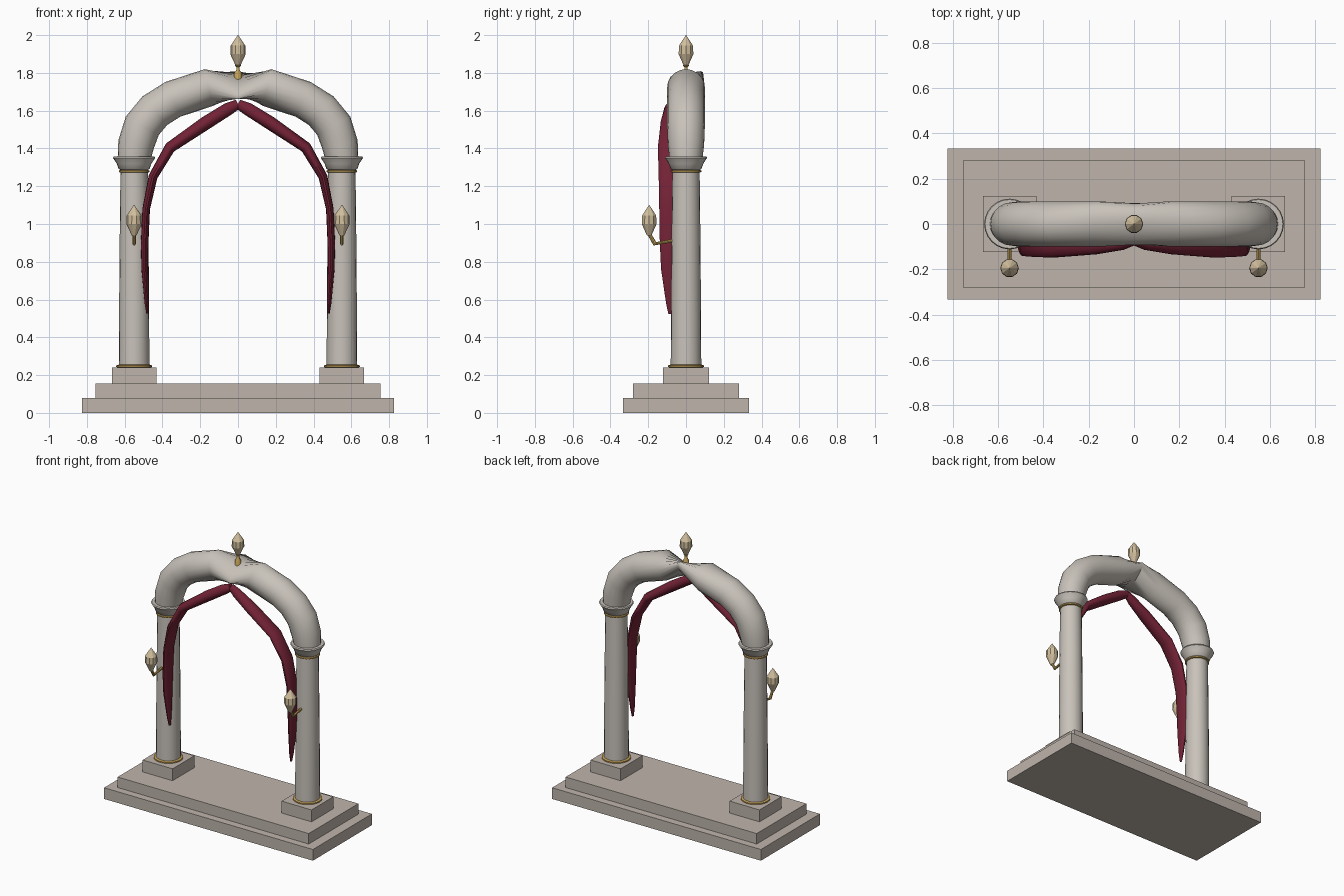
import bpy, bmesh
from math import sin, cos, pi
from mathutils import Vector

if "Cube" in bpy.data.objects:
    bpy.data.objects.remove(bpy.data.objects["Cube"])


def material(name, rgb):
    m = bpy.data.materials.new(name)
    m.use_nodes = True
    m.diffuse_color = (*rgb, 1)
    m.node_tree.nodes["Principled BSDF"].inputs["Base Color"].default_value = (*rgb, 1)
    return m


BASE = material("warm stone", (0.52, 0.46, 0.41))
STONE = material("pale stone", (0.58, 0.54, 0.49))
RED = material("crimson cloth", (0.17, 0.016, 0.036))
GOLD = material("gold", (0.55, 0.36, 0.10))
GLASS = material("candle glass", (0.64, 0.52, 0.34))


def finish(name, bm, mat, smooth=True):
    bmesh.ops.recalc_face_normals(bm, faces=bm.faces)
    mesh = bpy.data.meshes.new(name)
    bm.to_mesh(mesh)
    bm.free()
    mesh.materials.append(mat)
    ob = bpy.data.objects.new(name, mesh)
    bpy.context.collection.objects.link(ob)
    if smooth:
        bpy.ops.object.select_all(action='DESELECT')
        ob.select_set(True)
        bpy.context.view_layer.objects.active = ob
        bpy.ops.object.shade_smooth_by_angle(angle=0.7)
    return ob


def box(name, x, half_x, half_y, z0, z1, mat):
    bm = bmesh.new()
    bmesh.ops.create_cube(bm, size=1)
    for v in bm.verts:
        v.co = (x + v.co.x * 2 * half_x, v.co.y * 2 * half_y, z0 + (v.co.z + 0.5) * (z1 - z0))
    return finish(name, bm, mat, False)


def loft(name, rings, mat, smooth=True):
    """Skin a list of equal-sized point rings and cap both ends."""
    bm = bmesh.new()
    rows = [[bm.verts.new(p) for p in ring] for ring in rings]
    n = len(rows[0])
    for a, b in zip(rows, rows[1:]):
        for i in range(n):
            j = (i + 1) % n
            bm.faces.new((a[i], a[j], b[j], b[i]))
    bm.faces.new(rows[0])
    bm.faces.new(rows[-1])
    return finish(name, bm, mat, smooth)


def ellipse(c, u, v, n):
    return [Vector(c) + Vector(u) * cos(2 * pi * i / n) + Vector(v) * sin(2 * pi * i / n)
            for i in range(n)]


def lathe(name, x, y, profile, n, mat, smooth=True):
    rings = [ellipse((x, y, z), (r, 0, 0), (0, r, 0), n) for r, z in profile]
    return loft(name, rings, mat, smooth)


def ribbon_rings(path, n):
    """Rings along (x, y, z, half thickness, half depth), thickness lying in the xz plane."""
    rings = []
    for i, (x, y, z, t, d) in enumerate(path):
        a, b = path[max(i - 1, 0)], path[min(i + 1, len(path) - 1)]
        normal = Vector((a[2] - b[2], 0, b[0] - a[0])).normalized()
        rings.append(ellipse((x, y, z), normal * t, (0, d, 0), n))
    return rings


def bulb(name, x, y, z):
    lathe(name, x, y, [(0.012, z), (0.041, z + 0.062), (0.039, z + 0.107), (0.001, z + 0.163)],
          10, GLASS, False)


# Stepped base
box("lower_step", 0, 0.825, 0.333, 0, 0.08, BASE)
box("upper_step", 0, 0.755, 0.28, 0.08, 0.155, BASE)

# Curtain path, from the crown down to the hanging tip
drape = [(0, -0.075, 1.635, 0.025, 0.02), (0.05, -0.085, 1.61, 0.034, 0.03),
         (0.17, -0.09, 1.535, 0.036, 0.045), (0.36, -0.095, 1.405, 0.03, 0.055),
         (0.45, -0.09, 1.25, 0.024, 0.056), (0.486, -0.088, 1.08, 0.02, 0.055),
         (0.494, -0.087, 0.9, 0.02, 0.053), (0.493, -0.087, 0.76, 0.018, 0.046),
         (0.483, -0.086, 0.58, 0.011, 0.02), (0.48, -0.085, 0.525, 0.005, 0.009)]

for side, word in ((-1, "right"), (1, "left")):
    cx = side * 0.55
    # Column with plinth, rings and capital
    box(word + "_plinth", side * 0.549, 0.118, 0.123, 0.155, 0.24, BASE)
    lathe(word + "_column", cx, 0,
          [(0.081, 0.24), (0.079, 0.6), (0.076, 0.95), (0.072, 1.30)], 20, STONE)
    for part, z, r in (("_lower_ring", 0.247, 0.095), ("_upper_ring", 1.279, 0.081)):
        lathe(word + part, cx, 0,
              [(r - 0.012, z - 0.008), (r, z - 0.004), (r, z + 0.004), (r - 0.012, z + 0.008)],
              24, GOLD)
    lathe(word + "_capital", cx, 0,
          [(0.074, 1.287), (0.082, 1.292), (0.092, 1.32), (0.112, 1.35), (0.108, 1.358)],
          24, STONE)
    # Curtain half
    path = [(side * x, y, z, t, d) for x, y, z, t, d in drape]
    loft(word + "_curtain", ribbon_rings(path, 14), RED)
    # Wall light on a bent arm
    arm = [(-0.07, 0.912), (-0.165, 0.895), (-0.195, 0.948)]
    rings = [ellipse((cx, y, z), (0.009, 0, 0), up, 8)
             for (y, z), up in zip(arm, ((0, 0, 0.009), (0, 0.007, 0.009), (0, 0.009, 0.004)))]
    loft(word + "_light_arm", rings, GOLD)
    bulb(word + "_light", cx, -0.195, 0.938)

# Thick arch, pinched and tilted at the crown
half = [(0.552, 1.335, 0.086), (0.54, 1.42, 0.096), (0.507, 1.52, 0.1), (0.44, 1.6, 0.1),
        (0.345, 1.66, 0.1), (0.155, 1.722, 0.1)]
arc = [(x, 0, z, r, r) for x, z, r in half]
arc += [(0, 0, 1.735, 0.05, 0.09)] + [(-x, 0, z, r, r) for x, z, r in reversed(half)]
rings = ribbon_rings(arc, 20)
rings[len(half)] = ellipse((0, 0, 1.735), (0, 0.02, -0.03), (0, 0.09, 0.068), 20)
loft("arch", rings, STONE)

# Crown finial
lathe("finial_stem", 0, 0, [(0.022, 1.74), (0.02, 1.80), (0.009, 1.815), (0.009, 1.832),
                            (0.016, 1.838), (0.012, 1.845)], 12, GOLD)
bulb("finial", 0, 0, 1.837)
